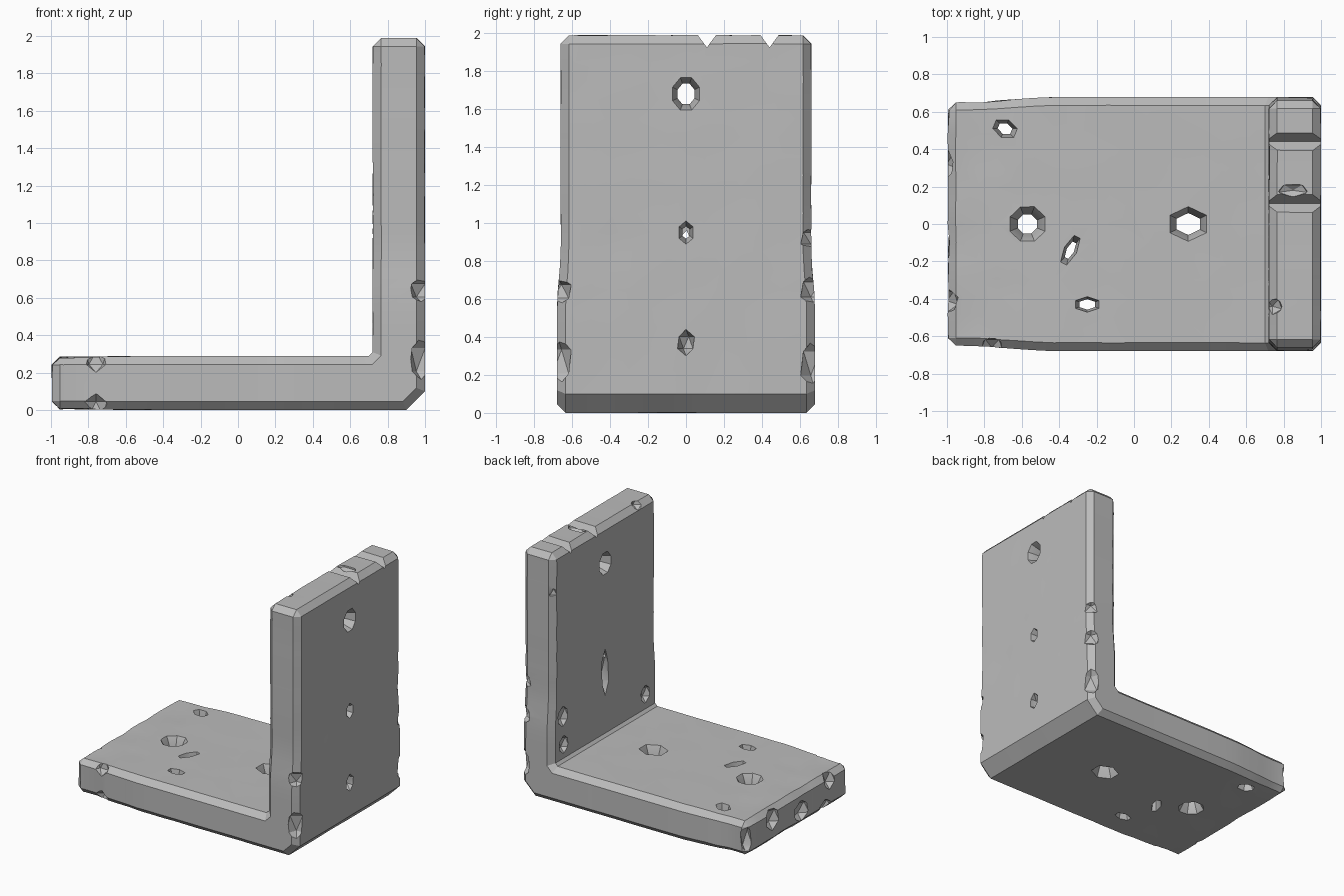
import bpy
import bmesh
import math
from mathutils import Vector, Matrix, noise

cube = bpy.data.objects.get("Cube")
if cube:
    bpy.data.objects.remove(cube, do_unlink=True)


def make_object(name, bm):
    bmesh.ops.recalc_face_normals(bm, faces=bm.faces)
    mesh = bpy.data.meshes.new(name)
    bm.to_mesh(mesh)
    bm.free()
    obj = bpy.data.objects.new(name, mesh)
    bpy.context.collection.objects.link(obj)
    return obj


# Worn grey material
grey = bpy.data.materials.new("worn_grey")
grey.use_nodes = True
colour = (0.5, 0.5, 0.5, 1)
grey.diffuse_color = colour
grey.node_tree.nodes["Principled BSDF"].inputs["Base Color"].default_value = colour

# L-shaped bracket: side profile swept across the width
profile = [(-1, 0), (0.9, 0), (1, 0.1), (1, 1.99), (0.72, 1.99),
           (0.72, 0.31), (0.7, 0.29), (-1, 0.29)]
HALF = 0.68
bm = bmesh.new()
cap = bm.faces.new([bm.verts.new((x, -HALF, z)) for x, z in profile])
swept = bmesh.ops.extrude_face_region(bm, geom=[cap])
bmesh.ops.translate(bm, vec=(0, 2 * HALF, 0),
                    verts=[g for g in swept["geom"] if isinstance(g, bmesh.types.BMVert)])
bmesh.ops.recalc_face_normals(bm, faces=bm.faces)

# Chamfer the square edges
sharp = [e for e in bm.edges if e.calc_face_angle() > math.radians(60)]
bmesh.ops.bevel(bm, geom=sharp, offset=0.045, segments=1, affect='EDGES')

# Slice into a grid so that the surface can be dented
for axis, low, high in ((0, -0.93, 0.7), (1, -0.6, 0.61), (2, 0.35, 1.93)):
    steps = round((high - low) / 0.1)
    normal = Vector([1 if i == axis else 0 for i in range(3)])
    for i in range(steps):
        bmesh.ops.bisect_plane(bm, geom=bm.verts[:] + bm.edges[:] + bm.faces[:],
                               plane_co=normal * (low + 0.1 * i), plane_no=normal)

# Narrow the two free ends and dent the worn areas
bm.normal_update()
moves = []
for v in bm.verts:
    x, y, z = v.co
    far = min(max((-0.45 - x) / 0.4, 0), 1)
    tall = min(max((z - 0.6) / 0.2, 0), 1)
    wear = 0.004 + 0.016 * far + 0.004 * tall
    dent = (abs(noise.noise(v.co * 4)) + 0.2 * far) * wear
    moves.append((v, v.normal * dent, 1 - 0.035 * far - 0.027 * tall))
for v, dent, narrow in moves:
    v.co -= dent
    v.co.y *= narrow
bracket = make_object("corner_bracket", bm)

# Cutters for holes and chips
cut = bmesh.new()


def hole(centre, axis, ry, rz, half, waist=0.55, sides=8, turn=0):
    """Hourglass hole through a plate."""
    rings = []
    for t, s in ((-1.1, 1.1), (-0.4, waist), (0.4, waist), (1.1, 1.1)):
        ring = []
        for i in range(sides):
            a = math.tau * (i + 0.5) / sides
            p = Vector((ry * s * math.cos(a), rz * s * math.sin(a), t * half))
            p = Matrix.Rotation(turn, 3, 'Z') @ p
            if axis == 'X':
                p = Vector((p.z, p.x, p.y))
            ring.append(cut.verts.new(p + Vector(centre)))
        rings.append(ring)
    for a, b in zip(rings, rings[1:]):
        for i in range(sides):
            j = (i + 1) % sides
            cut.faces.new((a[i], a[j], b[j], b[i]))
    cut.faces.new(rings[0])
    cut.faces.new(rings[-1])


def chip(centre, radii, turn=0.3):
    """Faceted bite out of an edge or a face."""
    m = (Matrix.Translation(centre) @ Matrix.Diagonal((*radii, 1))
         @ Matrix.Rotation(turn, 4, 'Z'))
    bmesh.ops.create_icosphere(cut, subdivisions=1, radius=1, matrix=m)


def groove(y, depth, width):
    """V groove across the top of the upright plate."""
    ends = [[cut.verts.new((x, y + dy, z)) for dy, z in
             ((-width, 2.02), (0, 1.99 - depth), (width, 2.02))] for x in (0.6, 1.1)]
    a, b = ends
    for i in range(3):
        j = (i + 1) % 3
        cut.faces.new((a[i], a[j], b[j], b[i]))
    cut.faces.new(a)
    cut.faces.new(b)


# Bolt holes in the base plate, then its small worn holes
hole((-0.57, 0, 0.145), 'Z', 0.1, 0.1, 0.145)
hole((0.29, 0, 0.145), 'Z', 0.11, 0.09, 0.145, 0.65, 6)
hole((-0.69, 0.51, 0.145), 'Z', 0.07, 0.05, 0.145, 0.6, 6, -0.4)
hole((-0.34, -0.14, 0.145), 'Z', 0.09, 0.035, 0.145, 0.6, 6, 1.1)
hole((-0.25, -0.43, 0.145), 'Z', 0.07, 0.04, 0.145, 0.7, 6)

# Holes in the upright plate: one open, one slotted, one blind
hole((0.86, 0, 1.68), 'X', 0.075, 0.09, 0.14, 0.65)
hole((0.88, 0, 0.95), 'X', 0.045, 0.065, 0.13, 0.5, 6)
chip((0.72, 0, 0.8), (0.07, 0.05, 0.19))
chip((1, 0, 0.37), (0.1, 0.05, 0.07))

# Pits on the inner face and chips on the inner edges
for y, z, r in ((0.54, 0.65, 0.09), (0.53, 0.42, 0.08), (-0.51, 0.43, 0.08)):
    chip((0.71, y, z), (0.06, r * 0.8, r))
chip((0.72, 0.66, 1.68), (0.05, 0.05, 0.05))
chip((0.74, -0.44, 1.99), (0.06, 0.05, 0.06))

# Bites along the outer upright edges
for side, z, h in ((-1, 0.64, 0.08), (-1, 0.27, 0.14),
                   (1, 0.92, 0.07), (1, 0.65, 0.09), (1, 0.26, 0.14)):
    chip((1, side * 0.68, z), (0.09, 0.085, h))

# Grooves on the upright's top edge
groove(0.11, 0.065, 0.07)
groove(0.44, 0.065, 0.07)
chip((0.85, 0.18, 2.0), (0.09, 0.04, 0.05))

# Bites on the free end and front edge of the base plate
for y, z, ry, rz in ((0.32, 0.2, 0.09, 0.1), (-0.05, 0.12, 0.1, 0.09),
                     (-0.41, 0.24, 0.07, 0.09), (-0.36, 0.03, 0.08, 0.07),
                     (0.64, 0.15, 0.06, 0.13)):
    chip((-1, y, z), (0.07, ry, rz))
for z in (0.28, 0.01):
    chip((-0.76, -0.66, z), (0.07, 0.06, 0.08))

cutter = make_object("wear_cutter", cut)
cutter.hide_render = True

# Cut, then shade
mod = bracket.modifiers.new("wear", 'BOOLEAN')
mod.operation = 'DIFFERENCE'
mod.solver = 'EXACT'
mod.use_self = True
mod.object = cutter
bpy.ops.object.select_all(action='DESELECT')
bpy.context.view_layer.objects.active = bracket
bracket.select_set(True)
bpy.ops.object.modifier_apply(modifier="wear")
bpy.data.objects.remove(cutter, do_unlink=True)
bracket.data.materials.clear()
bracket.data.materials.append(grey)
bpy.ops.object.shade_smooth_by_angle(angle=math.radians(30))
